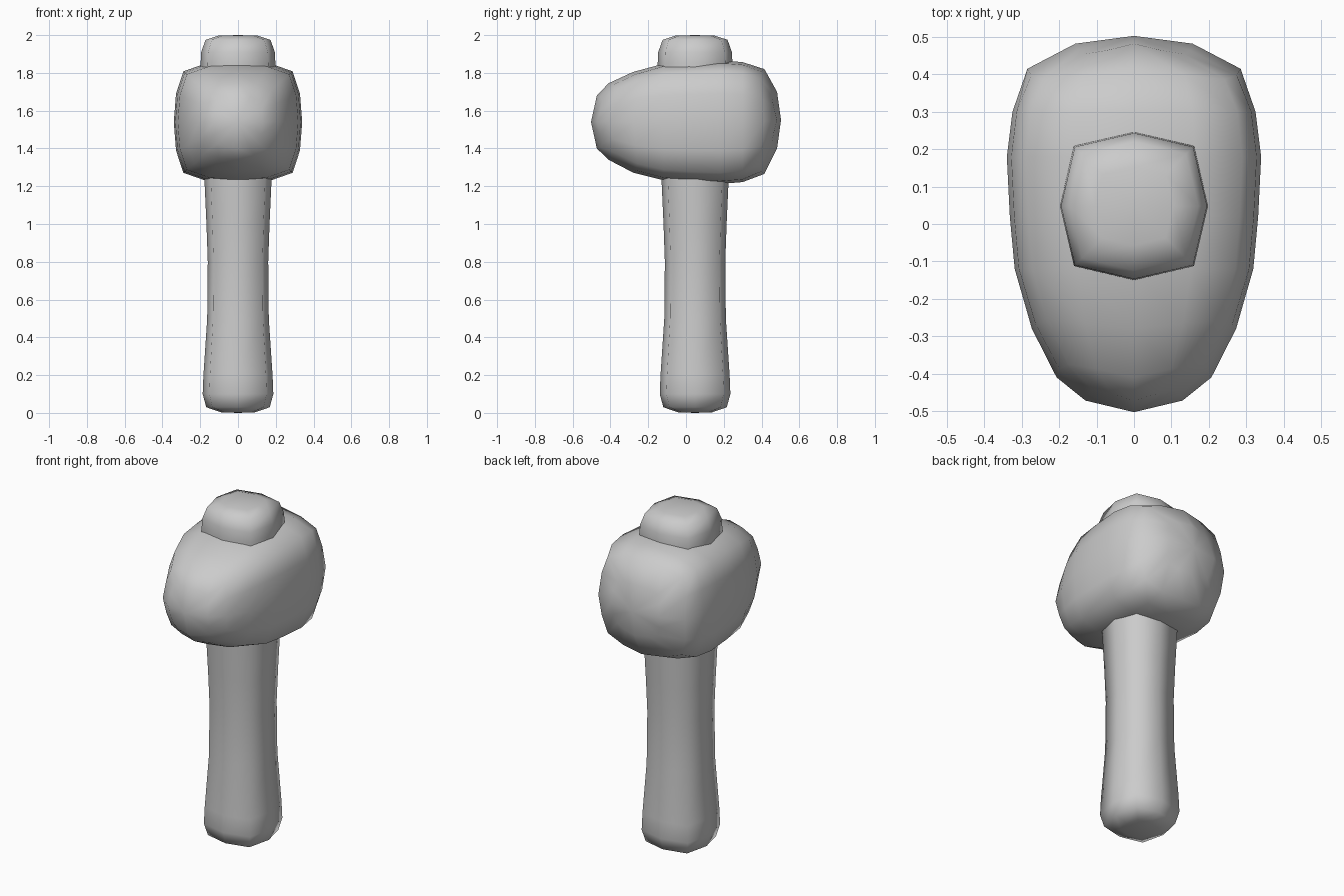
import bpy, bmesh

if "Cube" in bpy.data.objects:
    bpy.data.objects.remove(bpy.data.objects["Cube"])


def mirror_quadrant(quad):
    """Full closed outline from quarter-outline points running +x axis -> +y axis."""
    half = quad + [(-x, y) for x, y in reversed(quad[:-1])]
    return half + [(x, -y) for x, y in reversed(half[1:-1])]


def loft(name, rings, start, end):
    """Skin a list of point rings, closing both ends to a centre point."""
    bm = bmesh.new()
    rows = [[bm.verts.new(p) for p in ring] for ring in rings]
    n = len(rows[0])
    for a, b in zip(rows, rows[1:]):
        for i in range(n):
            j = (i + 1) % n
            bm.faces.new((a[i], a[j], b[j], b[i]))
    for row, tip in ((rows[0], start), (rows[-1], end)):
        c = bm.verts.new(tip)
        for i in range(n):
            bm.faces.new((row[i], row[(i + 1) % n], c))
    bmesh.ops.recalc_face_normals(bm, faces=bm.faces)
    for f in bm.faces:
        f.smooth = True
    me = bpy.data.meshes.new(name)
    bm.to_mesh(me)
    bm.free()
    ob = bpy.data.objects.new(name, me)
    bpy.context.collection.objects.link(ob)
    return ob


# Handle: eight-sided rings (height, half width), passing through the head
section = mirror_quadrant([(1, 0), (0.81, 0.81), (0, 1)])
profile = [(0.003, 0.09), (0.03, 0.168), (0.10, 0.187), (0.20, 0.183),
           (0.50, 0.163), (0.80, 0.160), (1.00, 0.167), (1.22, 0.177),
           (1.55, 0.192), (1.85, 0.198), (1.91, 0.195), (1.975, 0.172), (1.997, 0.105)]
loft("handle",
     [[(x * r, 0.048 + y * r, z) for x, y in section] for z, r in profile],
     (0, 0.048, 0), (0, 0.048, 2))

# Head: rounded-square rings along y (y, half width, bottom, top, corner set-back)
section = mirror_quadrant([(1, 0), (0.965, 0.46), (0.85, 0.82), (0.48, 0.955), (0, 1)])
stations = [(-0.472, 0.13, 1.40, 1.68, 0.02), (-0.41, 0.207, 1.34, 1.745, 0.025),
            (-0.28, 0.273, 1.272, 1.805, 0.015), (-0.12, 0.319, 1.232, 1.848, 0),
            (0.02, 0.332, 1.22, 1.858, 0), (0.18, 0.34, 1.212, 1.867, 0),
            (0.30, 0.325, 1.222, 1.857, 0), (0.415, 0.285, 1.265, 1.82, -0.02),
            (0.482, 0.157, 1.40, 1.70, -0.02)]
rings = []
for y, hx, lo, hi, sag in stations:
    hz, mid = (hi - lo) / 2, (hi + lo) / 2
    rings.append([(u * hx, y + sag * 2 * abs(u * v), mid + v * hz) for u, v in section])
loft("hammer_head", rings, (0, -0.503, 1.54), (0, 0.503, 1.55))
